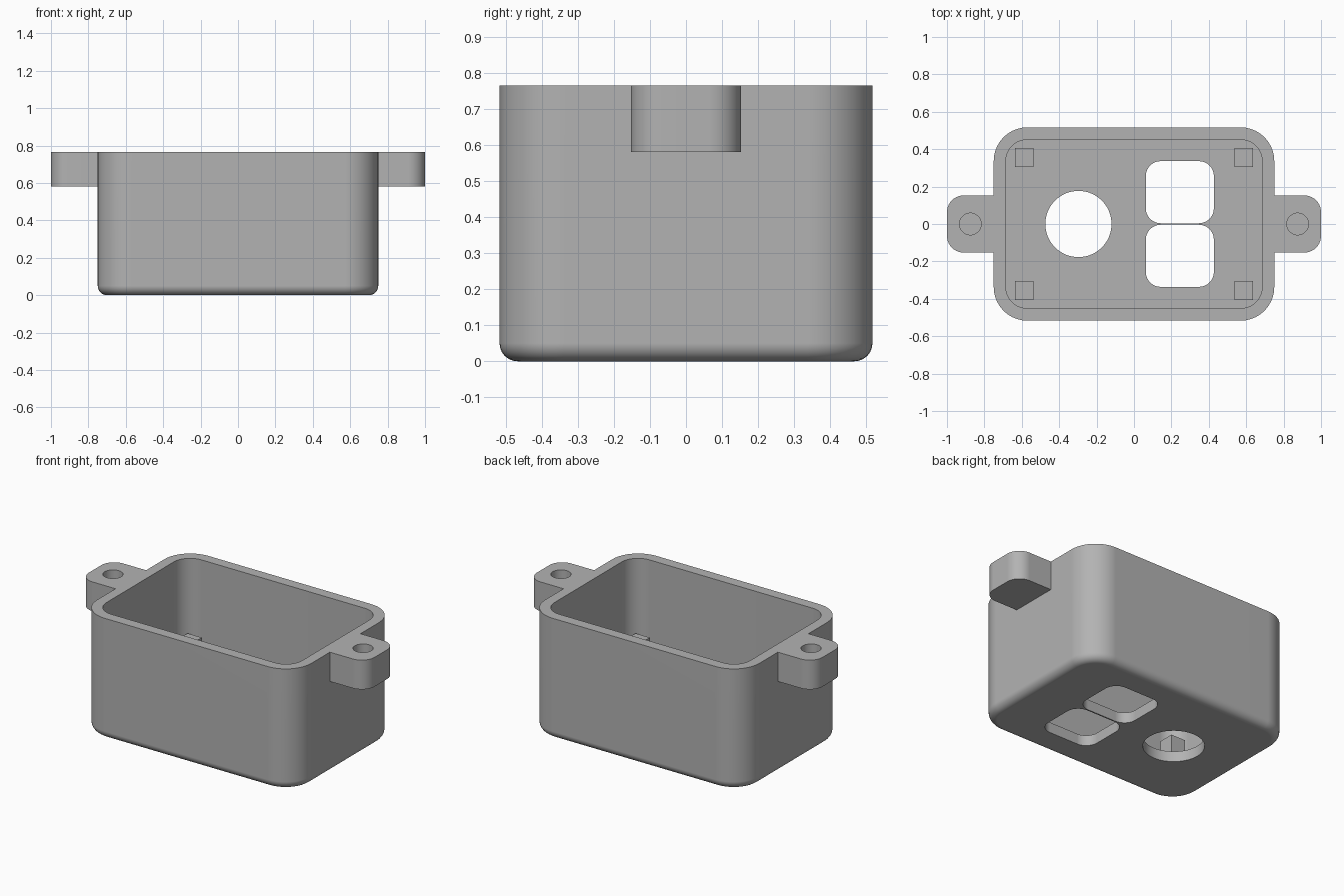
import bpy
import bmesh
from math import cos, sin, pi, radians

if "Cube" in bpy.data.objects:
    bpy.data.objects.remove(bpy.data.objects["Cube"], do_unlink=True)

grey = bpy.data.materials.new("matte_grey")
grey.use_nodes = True
colour = (0.45, 0.45, 0.45, 1)
grey.diffuse_color = colour
grey.node_tree.nodes["Principled BSDF"].inputs["Base Color"].default_value = colour

HEIGHT = 0.765
FLOOR = 0.067


def outline(cx, cy, hx, hy, r, steps=10):
    """Counter-clockwise rounded rectangle."""
    if r == 0:
        steps = 0
    points = []
    for k, (sx, sy) in enumerate([(1, 1), (-1, 1), (-1, -1), (1, -1)]):
        for i in range(steps + 1):
            a = pi / 2 * (k + (i / steps if steps else 0))
            points.append((cx + sx * (hx - r) + r * cos(a),
                           cy + sy * (hy - r) + r * sin(a)))
    return points


def loft(name, rings):
    """Closed solid through a stack of (outline, z) rings."""
    bm = bmesh.new()
    loops = [[bm.verts.new((x, y, z)) for x, y in pts] for pts, z in rings]
    n = len(loops[0])
    for low, high in zip(loops, loops[1:]):
        for i in range(n):
            j = (i + 1) % n
            bm.faces.new((low[i], low[j], high[j], high[i]))
    bm.faces.new(loops[0][::-1])
    bm.faces.new(loops[-1])
    mesh = bpy.data.meshes.new(name)
    bm.to_mesh(mesh)
    bm.free()
    mesh.materials.append(grey)
    obj = bpy.data.objects.new(name, mesh)
    bpy.context.collection.objects.link(obj)
    return obj


def prism(name, shape, z0, z1):
    return loft(name, [(shape, z0), (shape, z1)])


def circle(cx, cy, r, steps=48):
    return [(cx + r * cos(2 * pi * i / steps), cy + r * sin(2 * pi * i / steps))
            for i in range(steps)]


def combine(target, tool, operation):
    mod = target.modifiers.new(tool.name, 'BOOLEAN')
    mod.operation = operation
    mod.solver = 'EXACT'
    mod.object = tool
    bpy.context.view_layer.objects.active = target
    bpy.ops.object.modifier_apply(modifier=mod.name)
    bpy.data.objects.remove(tool, do_unlink=True)


# Outer box with a rounded lower edge
FILLET, STEPS = 0.05, 6
rings = []
for i in range(STEPS + 1):
    a = pi / 2 * i / STEPS
    inset = FILLET * (1 - sin(a))
    rings.append((outline(0, 0, 0.75 - inset, 0.517 - inset, 0.18 - inset),
                  FILLET * (1 - cos(a))))
rings.append((outline(0, 0, 0.75, 0.517, 0.18), HEIGHT))
box = loft("enclosure_box", rings)

# Mounting ears
for s in (-1, 1):
    combine(box, prism("ear", outline(s * 0.8, 0, 0.2, 0.153, 0.09), 0.58, HEIGHT), 'UNION')

# Hollow interior
combine(box, prism("cavity", outline(0, 0, 0.685, 0.45, 0.113), FLOOR, 1), 'DIFFERENCE')

# Corner posts, blind screw holes, square floor openings
for s in (-1, 1):
    for t in (-1, 1):
        combine(box, prism("post", outline(s * 0.587, t * 0.355, 0.05, 0.05, 0), 0.03, 0.3), 'UNION')
    combine(box, prism("screw_hole", circle(s * 0.875, 0, 0.058), 0.62, 1), 'DIFFERENCE')
    combine(box, prism("square_opening", outline(0.245, s * 0.17, 0.182, 0.166, 0.08),
                       -0.1, FLOOR + 0.05), 'DIFFERENCE')

# Round floor opening
combine(box, prism("round_opening", circle(-0.297, 0, 0.177, 64), -0.1, FLOOR + 0.05), 'DIFFERENCE')

# Smooth shading on curves, flat faces kept clean
bpy.ops.object.select_all(action='DESELECT')
box.select_set(True)
bpy.context.view_layer.objects.active = box
bpy.ops.object.shade_smooth_by_angle(angle=radians(30))
weighted = box.modifiers.new("weighted_normals", 'WEIGHTED_NORMAL')
weighted.keep_sharp = True
